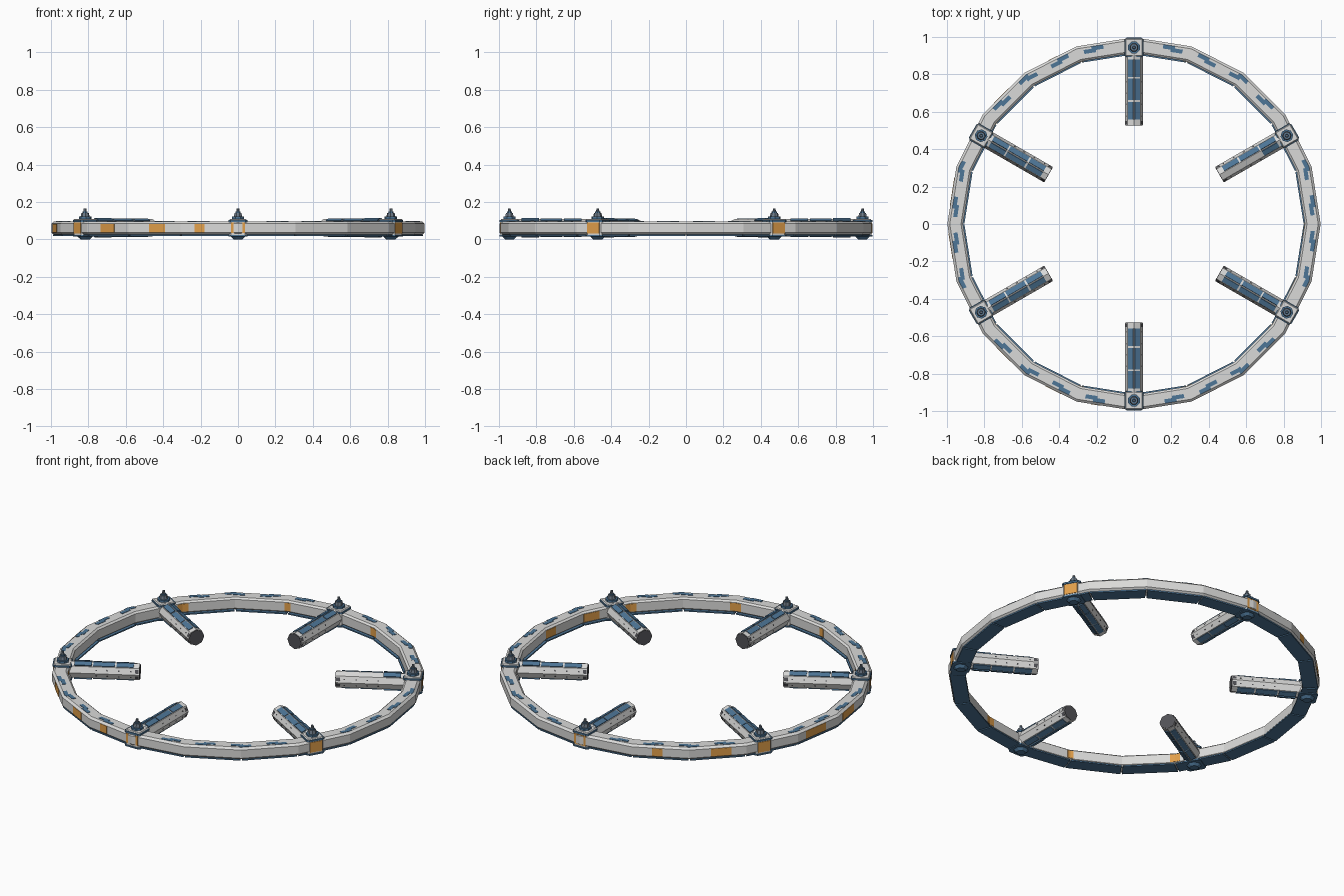
import bpy, bmesh, math
from mathutils import Matrix, Vector

if "Cube" in bpy.data.objects:
    bpy.data.objects.remove(bpy.data.objects["Cube"])

def mat(name, c):
    m = bpy.data.materials.new(name)
    m.diffuse_color = (*c, 1)
    m.use_nodes = True
    m.node_tree.nodes["Principled BSDF"].inputs["Base Color"].default_value = m.diffuse_color
    return m

WHITE = mat("hull_white", (0.70, 0.70, 0.69))
BLUE = mat("panel_blue", (0.075, 0.18, 0.31))
ORANGE = mat("marking_orange", (0.76, 0.35, 0.07))
DARK = mat("cap_dark_grey", (0.085, 0.085, 0.095))
STEEL = mat("mast_steel", (0.16, 0.20, 0.25))

def finish(bm, name, *mats):
    bmesh.ops.recalc_face_normals(bm, faces=bm.faces)
    me = bpy.data.meshes.new(name)
    bm.to_mesh(me)
    bm.free()
    for m in mats:
        me.materials.append(m)
    ob = bpy.data.objects.new(name, me)
    bpy.context.collection.objects.link(ob)
    return ob

def box(bm, M, size, loc, mi=0, rot=None):
    T = M @ Matrix.Translation(loc)
    if rot:
        T = T @ rot
    r = bmesh.ops.create_cube(bm, size=1, matrix=T @ Matrix.Diagonal((*size, 1)))
    for f in {f for v in r["verts"] for f in v.link_faces}:
        f.material_index = mi

def frustum(bm, M, n, r1, r2, z1, z2, mi=0, turn=0.5):
    """n-sided tapered prism standing on z"""
    rings = [[bm.verts.new(M @ Vector((r * math.cos((i + turn) * math.tau / n),
              r * math.sin((i + turn) * math.tau / n), z))) for i in range(n)]
             for r, z in ((r1, z1), (r2, z2))]
    fs = [bm.faces.new(rings[0]), bm.faces.new(rings[1])]
    for i in range(n):
        j = (i + 1) % n
        fs.append(bm.faces.new((rings[0][i], rings[0][j], rings[1][j], rings[1][i])))
    for f in fs:
        f.material_index = mi

def sweep(bm, a0, a1, profile):
    """closed (radius, z) profile swept along the 20-sided ring, degrees"""
    full = a1 - a0 >= 360
    angs = [a0] + [k * 18 for k in range(-20, 41) if a0 + .01 < k * 18 < a1 - .01]
    if not full:
        angs.append(a1)
    loops = []
    for a in angs:
        k = math.cos(math.radians(9)) / math.cos(math.radians(a % 18 - 9))
        t = math.radians(a)
        loops.append([bm.verts.new((r * k * math.cos(t), r * k * math.sin(t), z)) for r, z in profile])
    n = len(profile)
    for i in range(len(loops) - (0 if full else 1)):
        A, B = loops[i], loops[(i + 1) % len(loops)]
        for j in range(n):
            bm.faces.new((A[j], A[(j + 1) % n], B[(j + 1) % n], B[j]))
    if not full:
        bm.faces.new(loops[0])
        bm.faces.new(loops[-1])

def rect(r0, r1, z0, z1):
    return [(r0, z0), (r1, z0), (r1, z1), (r0, z1)]

# main ring
bm = bmesh.new()
sweep(bm, 0, 360, [(.925, .025), (.985, .025), (.998, .036), (.998, .084),
                   (.985, .095), (.925, .095), (.914, .086), (.914, .034)])
finish(bm, "ring", WHITE)

# underside plates, one per segment
bm = bmesh.new()
for k in range(20):
    sweep(bm, k * 18 + .25, k * 18 + 17.75, rect(.907, .99, .018, .0255))
finish(bm, "ring_underside_plates", BLUE)

# staggered blue plates on top of the ring
bm = bmesh.new()
for mid in range(0, 360, 60):
    for d in (-17, -5.5, 6, 17.5):
        s = 1 if d > 0 else -1
        c = mid + d
        sweep(bm, c - 3.2, c + .6, rect(.957 - s * .006, .979 - s * .006, .094, .097))
        sweep(bm, c - .6, c + 3.2, rect(.957 + s * .006, .979 + s * .006, .094, .097))
finish(bm, "ring_top_plates", BLUE)

# orange markings on the outer and inner walls: (angle, width in degrees)
bm = bmesh.new()
for a, w in ((116, 3.2), (136, 6.5), (170, 9), (187, 8), (225, 6), (244, 5.5), (258, 3)):
    sweep(bm, a - w / 2, a + w / 2, rect(.99, 1.0, .037, .083))
for a, w in ((72, 3), (108, 2), (144, 4), (216, 3.5), (252, 2), (288, 4), (324, 4), (339, 6), (358, 5)):
    sweep(bm, a - w / 2, a + w / 2, rect(.912, .92, .037, .083))
finish(bm, "ring_markings", ORANGE)

ZC = .0625
for i in range(6):
    ang = 30 + 60 * i
    R = Matrix.Rotation(math.radians(ang), 4, 'Z')

    # docking arm: octagonal tube with an edge uppermost, dark end cap
    bm = bmesh.new()
    along = R @ Matrix.Translation((0, 0, ZC)) @ Matrix.Rotation(math.pi / 2, 4, 'Y')
    frustum(bm, along, 8, .0475, .0475, .53, .905, 0, 0)
    frustum(bm, along, 8, .045, .045, .527, .531, 1, 0)
    finish(bm, f"arm_{i+1}", WHITE, DARK)

    # arm panels on the two upper and two lower faces, small windows on the sides
    bm = bmesh.new()
    for k in range(8):
        phi = math.radians(22.5 + 45 * k)
        F = R @ Matrix.Translation((0, 0, ZC)) @ Matrix.Rotation(phi, 4, 'X')
        if k in (0, 7, 3, 4):
            for a, b, t in ((.56, .652, .005), (.662, .778, .005), (.786, .88, .008)):
                if i == 0 and k == 0 and a < .7:
                    continue
                box(bm, F, (b - a, .029, t), ((a + b) / 2, 0, .0437 + t / 2 - .001))
        else:
            for r in (.575, .64, .70, .76):
                box(bm, F, (.008, .006, .002), (r, 0, .0442), 1)
            box(bm, F, (.02, .02, .002), (.542, 0, .0437), 1)
    finish(bm, f"arm_panels_{i+1}", BLUE, DARK)

    # hub block where the arm meets the ring
    M = R @ Matrix.Translation((.944, 0, 0))
    q = math.sqrt(.5)
    bm = bmesh.new()
    box(bm, M, (.094, .094, .08), (0, 0, .06))
    bmesh.ops.bevel(bm, geom=[e for e in bm.edges
                    if abs(e.verts[0].co.z - e.verts[1].co.z) > .05],
                    offset=.01, segments=1, affect='EDGES')
    finish(bm, f"hub_{i+1}", WHITE)

    # hub flanges above and below, with tapered foot
    bm = bmesh.new()
    box(bm, M, (.104, .104, .01), (0, 0, .099))
    box(bm, M, (.104, .104, .008), (0, 0, .018))
    bmesh.ops.bevel(bm, geom=[e for e in bm.edges
                    if abs(e.verts[0].co.z - e.verts[1].co.z) > .005],
                    offset=.012, segments=1, affect='EDGES')
    frustum(bm, M, 8, .025, .04, 0, .014)
    finish(bm, f"hub_flanges_{i+1}", BLUE)

    # white lid
    bm = bmesh.new()
    frustum(bm, M, 4, .066, .06, .104, .109)
    finish(bm, f"hub_lid_{i+1}", WHITE)

    # stepped mast on the lid
    bm = bmesh.new()
    frustum(bm, M, 8, .034, .034, .109, .121, 0)
    frustum(bm, M, 8, .024, .02, .121, .142, 1)
    frustum(bm, M, 8, .014, .014, .142, .148, 0)
    frustum(bm, M, 8, .009, .007, .148, .166, 1)
    finish(bm, f"mast_{i+1}", BLUE, STEEL)

    # orange outer face plate, split on the front hub
    bm = bmesh.new()
    if ang == 270:
        for s in (-1, 1):
            box(bm, M, (.006, .016, .056), (.047, s * .03, .062))
    else:
        box(bm, M, (.006, .074, .06), (.047, 0, .06))
    finish(bm, f"hub_marking_{i+1}", ORANGE)
